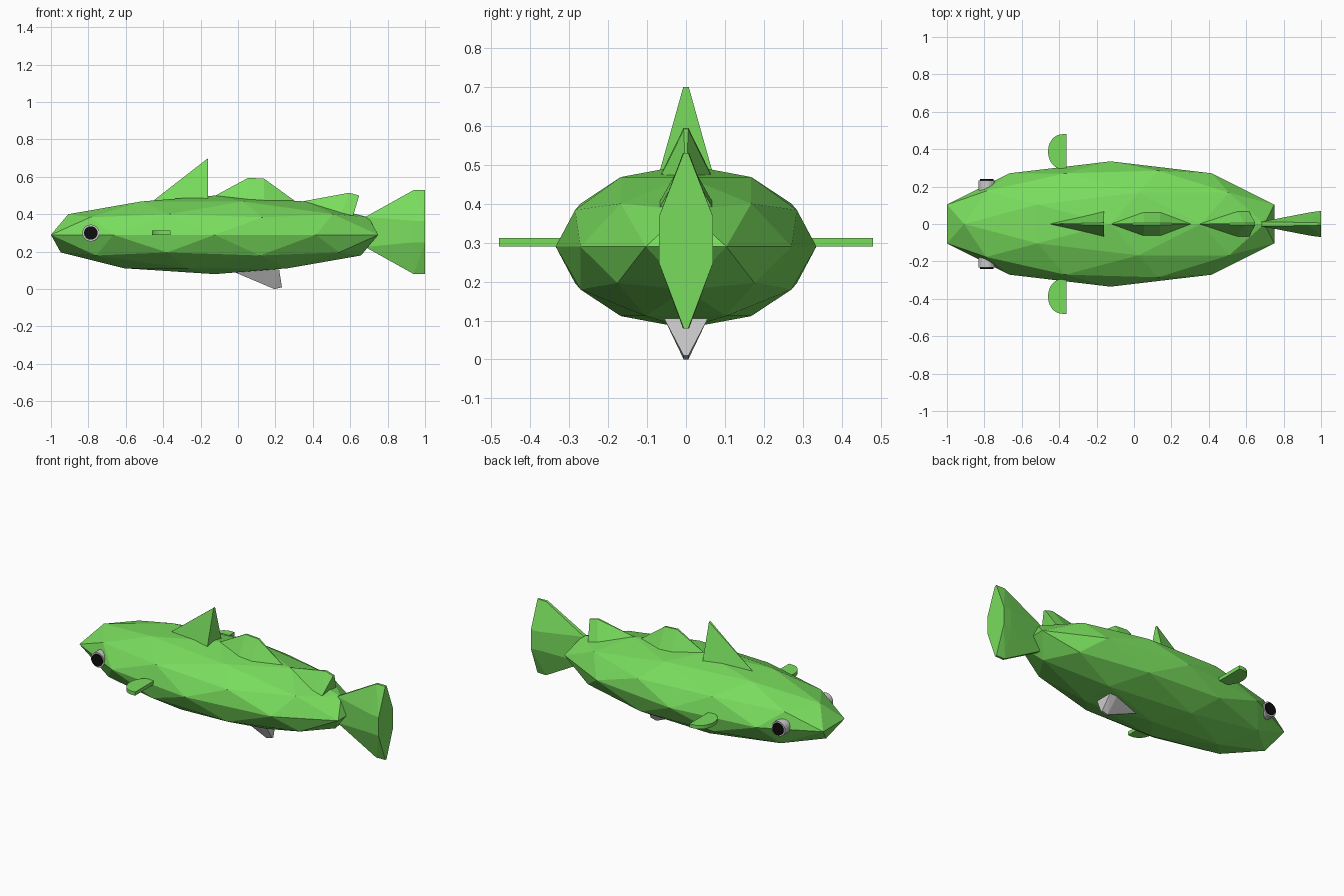
import bpy, bmesh, math
from mathutils import Matrix

if "Cube" in bpy.data.objects:
    bpy.data.objects.remove(bpy.data.objects["Cube"])


def material(name, rgb):
    m = bpy.data.materials.new(name)
    m.diffuse_color = (*rgb, 1)
    m.use_nodes = True
    m.node_tree.nodes["Principled BSDF"].inputs["Base Color"].default_value = m.diffuse_color
    return m


GREEN = material("leaf green", (0.19, 0.72, 0.11))
GREY = material("light grey", (0.60, 0.60, 0.60))
BLACK = material("black", (0.004, 0.004, 0.004))


def finish(name, bm, mat):
    bmesh.ops.recalc_face_normals(bm, faces=bm.faces)
    me = bpy.data.meshes.new(name)
    bm.to_mesh(me)
    bm.free()
    me.materials.append(mat)
    ob = bpy.data.objects.new(name, me)
    bpy.context.collection.objects.link(ob)
    return ob


def hull(name, points, mat):
    """Convex solid from (x, half width, z) points mirrored across y = 0."""
    bm = bmesh.new()
    for x, w, z in points:
        for y in ((w, -w) if w else (0,)):
            bm.verts.new((x, y, z))
    res = bmesh.ops.convex_hull(bm, input=bm.verts)
    loose = [v for v in bm.verts if not v.link_faces]
    bmesh.ops.delete(bm, geom=loose, context='VERTS')
    bmesh.ops.dissolve_limit(bm, angle_limit=0.01, verts=bm.verts, edges=bm.edges)
    return finish(name, bm, mat)


def disc(name, x, z, radius, y0, y1, mat):
    """Cylinder lying along y."""
    bm = bmesh.new()
    bmesh.ops.create_cone(bm, cap_ends=True, segments=24, radius1=radius,
                          radius2=radius, depth=abs(y1 - y0),
                          matrix=Matrix.Translation((x, (y0 + y1) / 2, z))
                          @ Matrix.Rotation(math.pi / 2, 4, 'X'))
    return finish(name, bm, mat)


# Body: stretched low-poly ball
bm = bmesh.new()
bmesh.ops.create_icosphere(bm, subdivisions=2, radius=1)
bmesh.ops.transform(bm, verts=bm.verts, matrix=Matrix.Translation((-0.125, 0, 0.29))
                    @ Matrix.Diagonal((0.92, 0.335, 0.21, 1)))
finish("body", bm, GREEN)

# Tail fin
hull("tail_fin", [(0.68, 0.012, 0.385), (0.68, 0.012, 0.225),
                  (0.94, 0.008, 0.53), (0.94, 0.062, 0.365),
                  (0.94, 0.062, 0.25), (0.94, 0.008, 0.08),
                  (1.0, 0.006, 0.53), (1.0, 0.07, 0.365),
                  (1.0, 0.07, 0.25), (1.0, 0.006, 0.08)], GREEN)

# Three fins along the back
hull("front_back_fin", [(-0.45, 0, 0.475), (-0.16, 0.07, 0.475),
                        (-0.16, 0.007, 0.70), (-0.16, 0.07, 0.46)], GREEN)
hull("middle_back_fin", [(-0.13, 0, 0.495), (0.05, 0.065, 0.475),
                         (0.14, 0.065, 0.47), (0.055, 0.006, 0.595),
                         (0.14, 0.006, 0.59), (0.32, 0, 0.46)], GREEN)
hull("rear_back_fin", [(0.35, 0, 0.47), (0.55, 0.068, 0.405), (0.615, 0.068, 0.39),
                       (0.595, 0.006, 0.515), (0.648, 0.006, 0.50)], GREEN)

# Belly fin
hull("belly_fin", [(-0.03, 0, 0.095), (0.17, 0.056, 0.105), (0.22, 0.056, 0.105),
                   (0.195, 0.006, 0.0), (0.235, 0.006, 0.01)], GREY)

for side, s in (("left", 1), ("right", -1)):
    # Side fin: thin plate, rounded at the front edge
    bm = bmesh.new()
    outline = [(-0.36, 0.48)]
    for i in range(13):
        a = math.pi / 2 + math.pi * i / 12
        outline.append((-0.385 + 0.075 * math.cos(a), 0.387 + 0.093 * math.sin(a)))
    outline.append((-0.36, 0.294))
    face = bm.faces.new([bm.verts.new((x, s * y, 0.29)) for x, y in outline])
    ext = bmesh.ops.extrude_face_region(bm, geom=[face])
    bmesh.ops.translate(bm, vec=(0, 0, 0.022),
                        verts=[v for v in ext["geom"] if isinstance(v, bmesh.types.BMVert)])
    finish(side + "_side_fin", bm, GREEN)

    # Eye and pupil
    disc(side + "_eye", -0.787, 0.30, 0.045, s * 0.17, s * 0.232, GREY)
    disc(side + "_pupil", -0.787, 0.30, 0.036, s * 0.231, s * 0.24, BLACK)
